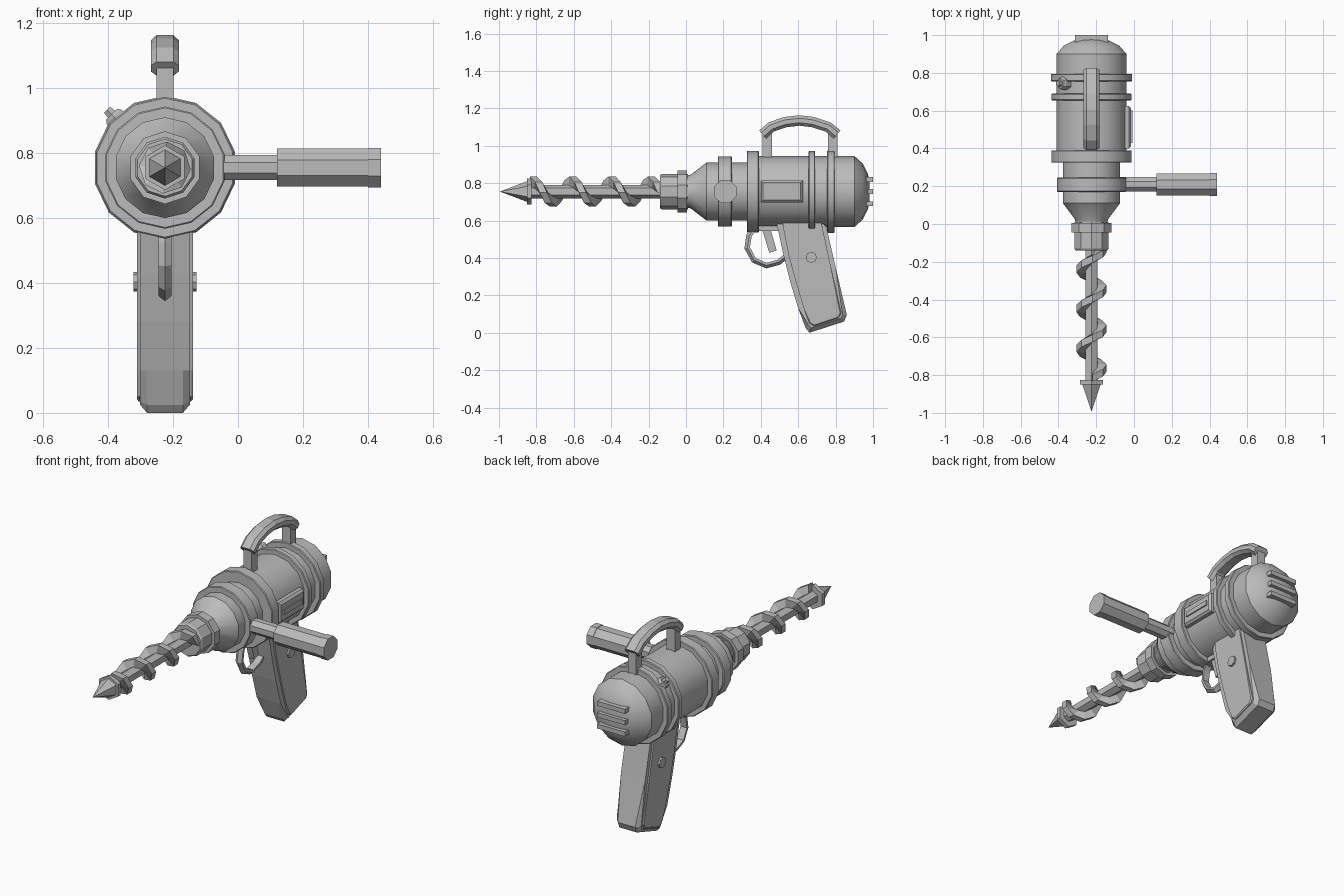
import bpy, bmesh, math
from mathutils import Vector, Matrix

if "Cube" in bpy.data.objects:
    bpy.data.objects.remove(bpy.data.objects["Cube"])

CX, CZ = -0.225, 0.755          # main axis of the tool
grey = bpy.data.materials.new("metal grey")
grey.diffuse_color = (0.5, 0.5, 0.5, 1)
grey.use_nodes = True
grey.node_tree.nodes["Principled BSDF"].inputs["Base Color"].default_value = grey.diffuse_color


def finish(name, bm, smooth=None):
    bmesh.ops.recalc_face_normals(bm, faces=bm.faces)
    me = bpy.data.meshes.new(name)
    bm.to_mesh(me)
    bm.free()
    me.materials.append(grey)
    ob = bpy.data.objects.new(name, me)
    bpy.context.collection.objects.link(ob)
    if smooth:
        bpy.ops.object.select_all(action='DESELECT')
        bpy.context.view_layer.objects.active = ob
        ob.select_set(True)
        bpy.ops.object.shade_smooth_by_angle(angle=math.radians(smooth))
    return ob


def skin(bm, loops):
    """Join equal-length rings of points and cap both ends."""
    rings = [[bm.verts.new(p) for p in lp] for lp in loops]
    for a, b in zip(rings, rings[1:]):
        n = len(a)
        for i in range(n):
            j = (i + 1) % n
            bm.faces.new((a[i], a[j], b[j], b[i]))
    bm.faces.new(rings[0])
    bm.faces.new(rings[-1])


def lathe(name, profile, n, origin=(CX, 0, CZ), axis=(0, 1, 0), up=(0, 0, 1), turn=0, smooth=None):
    """Spin (distance, radius) pairs round an axis; first vertex points up."""
    o, ax, u = Vector(origin), Vector(axis).normalized(), Vector(up).normalized()
    s = ax.cross(u)
    ang = [2 * math.pi * (i + turn) / n for i in range(n)]
    bm = bmesh.new()
    skin(bm, [[o + ax * d + (u * math.cos(a) + s * math.sin(a)) * r for a in ang]
              for d, r in profile])
    bmesh.ops.remove_doubles(bm, verts=bm.verts, dist=0.0003)
    return finish(name, bm, smooth)


def prism(name, pts, x0, x1, bevel=0):
    """Extrude a (y, z) outline across x, optionally chamfering the outline edges."""
    bm = bmesh.new()
    skin(bm, [[(x, y, z) for y, z in pts] for x in (x0, x1)])
    if bevel:
        edges = [e for e in bm.edges if abs(e.verts[0].co.x - e.verts[1].co.x) < 1e-6]
        bmesh.ops.bevel(bm, geom=edges, offset=bevel, segments=1, affect='EDGES')
    return finish(name, bm)


def box(name, x0, x1, y0, y1, z0, z1, bevel=0):
    return prism(name, [(y0, z0), (y1, z0), (y1, z1), (y0, z1)], x0, x1, bevel)


def sweep(name, path, section, smooth=None):
    """Sweep an (x, normal) section along a (y, z) path in the centre plane."""
    p = [Vector((0, y, z)) for y, z in path]
    loops = []
    for i, c in enumerate(p):
        t = (p[min(i + 1, len(p) - 1)] - p[max(i - 1, 0)]).normalized()
        nrm = Vector((0, -t.z, t.y))
        loops.append([Vector((CX + u, 0, 0)) + c + nrm * v for u, v in section])
    bm = bmesh.new()
    skin(bm, loops)
    return finish(name, bm, smooth)


# Motor housing with nose cone and domed back
lathe("housing", [(0.0, 0.085), (0.025, 0.09), (0.11, 0.155), (0.34, 0.155), (0.34, 0.19),
                  (0.90, 0.19), (0.945, 0.15), (0.972, 0.095), (0.98, 0.06)], 14, smooth=30)

# Raised bands round the housing
for i, (y0, y1, r) in enumerate([(0.17, 0.245, 0.188), (0.325, 0.39, 0.218),
                                 (0.655, 0.69, 0.218), (0.755, 0.795, 0.221)]):
    lathe(f"band_{i + 1}", [(y0, r - 0.004), (y0 + 0.004, r), (y1 - 0.004, r), (y1, r - 0.004)],
          14, smooth=30)

# Chuck
lathe("chuck", [(-0.14, 0.088), (-0.13, 0.095), (-0.04, 0.095), (0.01, 0.095)], 10)
lathe("chuck_collar", [(-0.045, 0.112), (0.005, 0.112)], 10)

# Drill shaft, tip and spiral
lathe("drill_shaft", [(-0.83, 0.036), (-0.12, 0.036)], 6)
lathe("drill_tip", [(-0.995, 0.0), (-0.85, 0.055), (-0.85, 0.069), (-0.825, 0.069)], 6)
bm = bmesh.new()
loops, pitch, steps = [], 0.21, 8
y = -0.815
while y <= -0.125:
    a = -2 * math.pi * (y + 0.345) / pitch          # +x side at y = -0.345
    d = Vector((math.cos(a), 0, math.sin(a)))
    loops.append([Vector((CX, y + dy, CZ)) + d * r for dy, r in
                  ((-0.023, 0.03), (-0.019, 0.08), (0.019, 0.08), (0.023, 0.03))])
    y += pitch / steps
skin(bm, loops)
finish("drill_spiral", bm)

# Side handle
side = dict(origin=(0, 0.21, CZ), axis=(1, 0, 0), turn=0.5)
lathe("side_handle_rod", [(-0.12, 0.042), (0.13, 0.042)], 8, **side)
lathe("side_handle_grip", [(0.12, 0.063), (0.40, 0.063), (0.40, 0.066), (0.44, 0.066)], 8, **side)

# Side plate with slot bar
box("side_plate", -0.07, -0.015, 0.40, 0.625, 0.697, 0.815, 0.012)
box("side_plate_bar", -0.03, -0.008, 0.43, 0.60, 0.742, 0.770)

# Knob on the upper left of the housing
d = Vector((-1, 0, 1)).normalized()
lathe("knob", [(0.17, 0.036), (0.222, 0.036), (0.232, 0.028), (0.232, 0.018), (0.252, 0.015)], 6,
      origin=(CX, 0.745, CZ), axis=d, up=(0, 1, 0))

# Carry handle
sec = [(-0.043, -0.012), (-0.026, -0.028), (0.026, -0.028), (0.043, -0.012),
       (0.043, 0.012), (0.026, 0.028), (-0.026, 0.028), (-0.043, 0.012)]
sweep("carry_handle", [(0.41, 1.06), (0.455, 1.10), (0.53, 1.126), (0.607, 1.135),
                       (0.68, 1.126), (0.76, 1.10), (0.808, 1.06)], sec)
for i, y0 in enumerate((0.408, 0.758)):
    box(f"carry_handle_post_{i + 1}", CX - 0.026, CX + 0.026, y0, y0 + 0.052, 0.90, 1.09)

# Back vents
for i, z in enumerate((0.69, 0.755, 0.82)):
    box(f"back_vent_{i + 1}", CX - 0.088, CX + 0.088, 0.94, 1.0, z - 0.013, z + 0.013)

# Pistol grip: core, side panels and screws
prism("grip_core", [(0.475, 0.62), (0.49, 0.56), (0.52, 0.42), (0.555, 0.28), (0.60, 0.13),
                    (0.64, 0.025), (0.66, 0.0), (0.845, 0.06), (0.86, 0.095), (0.80, 0.35),
                    (0.752, 0.56), (0.745, 0.62)], CX - 0.077, CX + 0.077, 0.022)
prism("grip_panels", [(0.51, 0.62), (0.52, 0.56), (0.55, 0.41), (0.585, 0.28), (0.63, 0.13),
                      (0.66, 0.05), (0.685, 0.035), (0.815, 0.078), (0.83, 0.105),
                      (0.775, 0.35), (0.73, 0.56), (0.72, 0.62)], CX - 0.086, CX + 0.086, 0.006)
for s, tag in ((-1, "left"), (1, "right")):
    lathe(f"grip_screw_{tag}", [(0.07, 0.03), (0.097, 0.03)], 8,
          origin=(CX, 0.67, 0.403), axis=(s, 0, 0))

# Trigger, guard and mounting strip
box("trigger_mount", CX - 0.03, CX + 0.03, 0.345, 0.51, 0.545, 0.60)
prism("trigger", [(0.405, 0.56), (0.45, 0.56), (0.485, 0.44), (0.445, 0.428)],
      CX - 0.018, CX + 0.018)
sweep("trigger_guard", [(0.375, 0.57), (0.34, 0.52), (0.33, 0.455), (0.365, 0.39), (0.43, 0.362),
                        (0.495, 0.38), (0.545, 0.42)],
      [(-0.02, 0.012), (0.02, 0.012), (0.02, -0.002), (0, -0.018), (-0.02, -0.002)])
